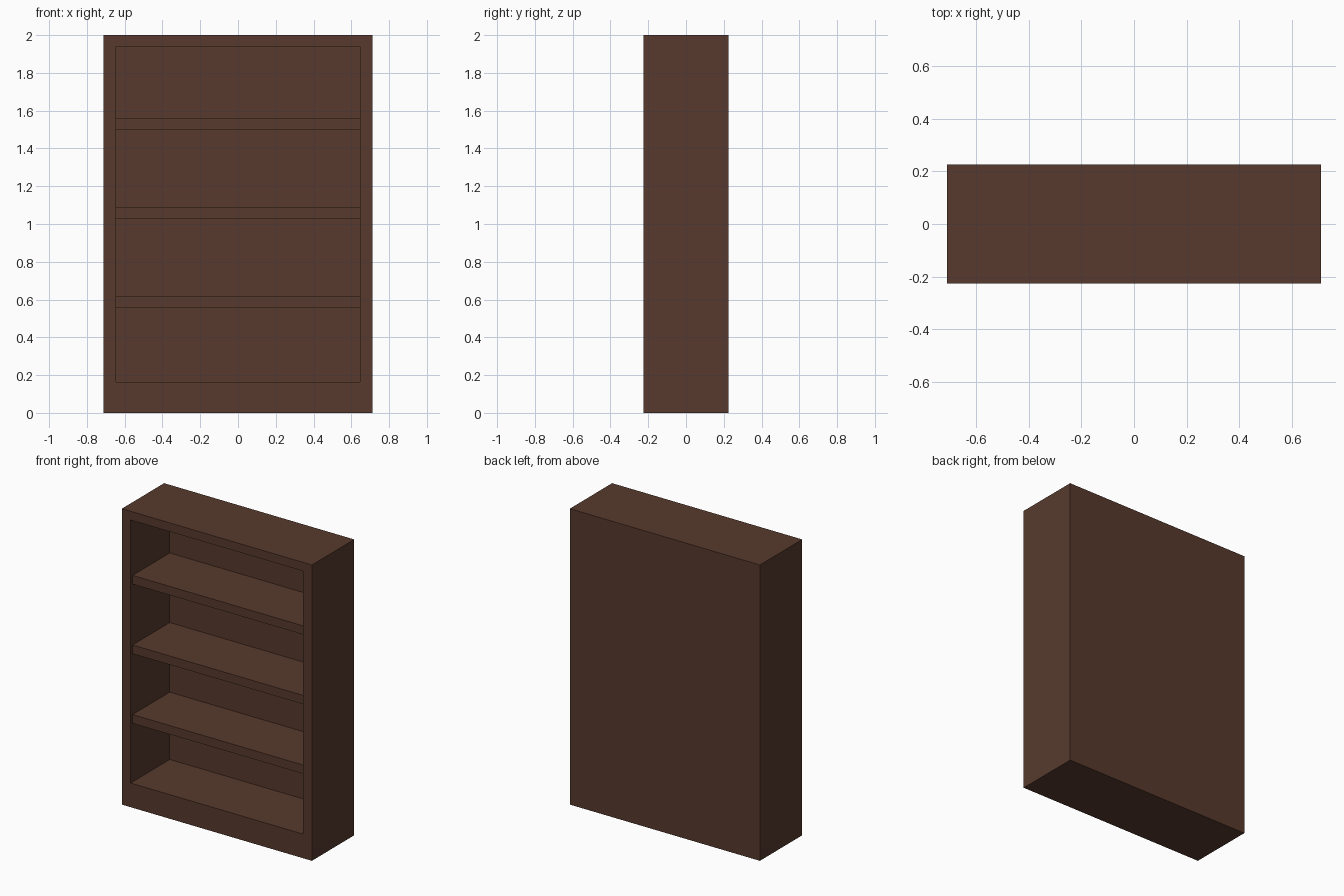
import bpy, bmesh
from mathutils import Vector

if "Cube" in bpy.data.objects:
    bpy.data.objects.remove(bpy.data.objects["Cube"])

W, D, H = 0.711, 0.226, 2.0          # half width, half depth, height
IN_W, IN_LO, IN_HI = 0.645, 0.163, 1.941   # front opening
BACK_Y = 0.192                        # inner face of the back panel
SHELF_Y = -0.205                      # front edge of the shelves

wood = bpy.data.materials.new("dark_brown_wood")
wood.diffuse_color = (0.095, 0.042, 0.026, 1)
wood.use_nodes = True
wood.node_tree.nodes["Principled BSDF"].inputs["Base Color"].default_value = wood.diffuse_color


def box_bmesh(lo, hi):
    bm = bmesh.new()
    bmesh.ops.create_cube(bm, size=1)
    lo, hi = Vector(lo), Vector(hi)
    for v in bm.verts:
        v.co = Vector([(lo[i] if v.co[i] < 0 else hi[i]) for i in range(3)])
    return bm


def finish(bm, name):
    bmesh.ops.recalc_face_normals(bm, faces=bm.faces)
    me = bpy.data.meshes.new(name)
    bm.to_mesh(me)
    bm.free()
    me.materials.append(wood)
    ob = bpy.data.objects.new(name, me)
    bpy.context.collection.objects.link(ob)
    return ob


# Case: solid box with the front face inset and pushed in to the back panel
bm = box_bmesh((-W, -D, 0), (W, D, H))
front = min(bm.faces, key=lambda f: f.calc_center_median().y)
bmesh.ops.inset_region(bm, faces=[front], thickness=0.05)
for v in front.verts:
    v.co.x = IN_W if v.co.x > 0 else -IN_W
    v.co.z = IN_HI if v.co.z > 1 else IN_LO
pushed = bmesh.ops.extrude_discrete_faces(bm, faces=[front])["faces"][0]
for v in pushed.verts:
    v.co.y = BACK_Y
finish(bm, "bookcase_case")

# Shelves, set slightly behind the front frame
for i in range(3):
    z = 0.559 + i * 0.4705
    finish(box_bmesh((-IN_W, SHELF_Y, z), (IN_W, BACK_Y, z + 0.059)), f"shelf_{i + 1}")
